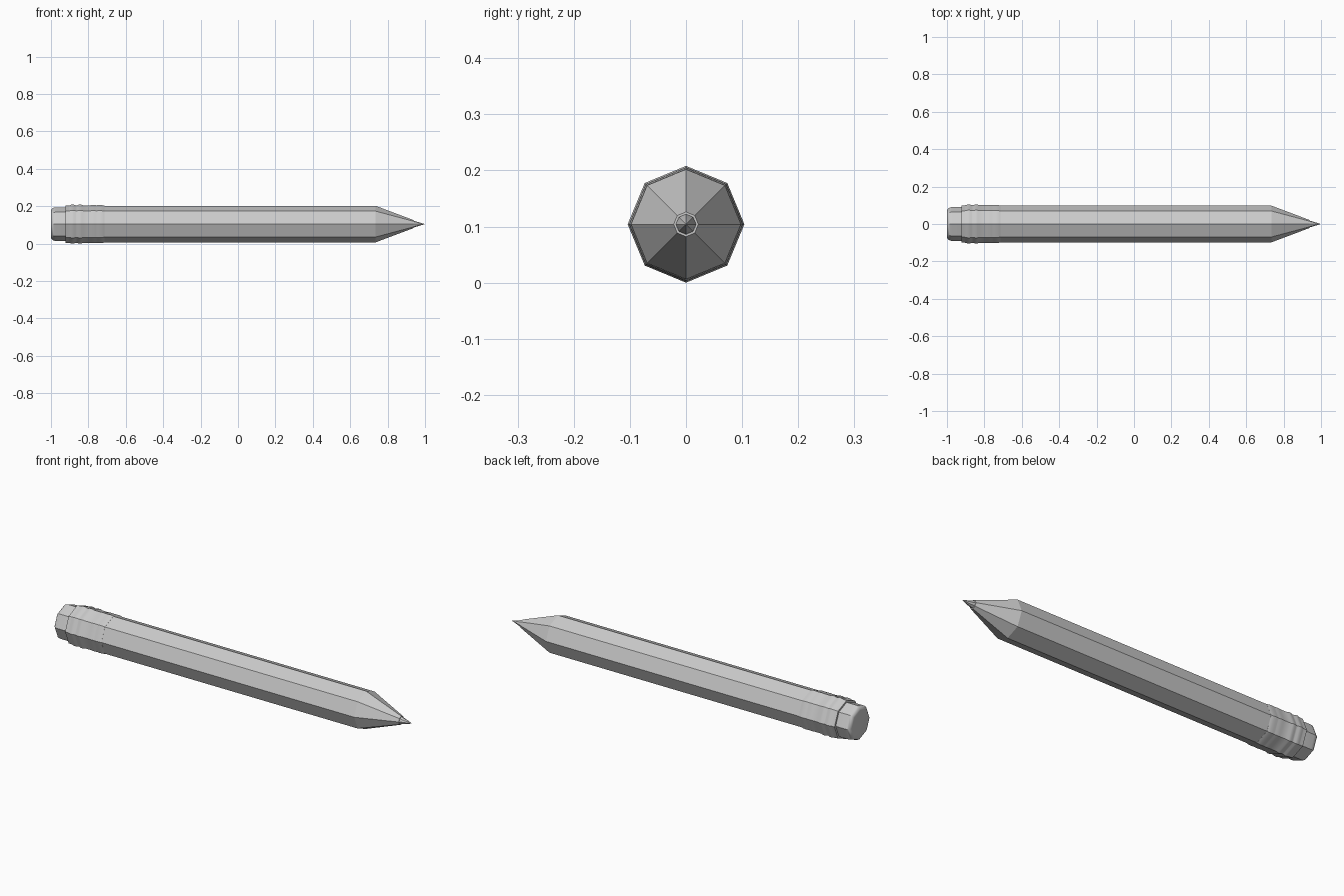
import bpy, bmesh
from math import pi, sin, cos, radians

if "Cube" in bpy.data.objects:
    bpy.data.objects.remove(bpy.data.objects["Cube"])

SIDES = 8
AXIS_Z = 0.104


def lathe_x(name, profile, color=None):
    """Octagonal solid along x from (x, radius) points; radius 0 makes a tip."""
    bm = bmesh.new()
    rings = []
    for x, r in profile:
        if r == 0:
            rings.append([bm.verts.new((x, 0, AXIS_Z))])
        else:
            rings.append([bm.verts.new((x, r * cos(2 * pi * i / SIDES),
                                        AXIS_Z + r * sin(2 * pi * i / SIDES)))
                          for i in range(SIDES)])
    for a, b in zip(rings, rings[1:]):
        for i in range(SIDES):
            j = (i + 1) % SIDES
            if len(b) == 1:
                bm.faces.new((a[i], a[j], b[0]))
            else:
                bm.faces.new((a[i], a[j], b[j], b[i]))
    for ring in (rings[0], rings[-1]):
        if len(ring) > 1:
            bm.faces.new(ring)
    bmesh.ops.recalc_face_normals(bm, faces=bm.faces)
    mesh = bpy.data.meshes.new(name)
    bm.to_mesh(mesh)
    bm.free()
    obj = bpy.data.objects.new(name, mesh)
    bpy.context.collection.objects.link(obj)
    bpy.ops.object.select_all(action='DESELECT')
    obj.select_set(True)
    bpy.context.view_layer.objects.active = obj
    bpy.ops.object.shade_smooth_by_angle(angle=radians(30))
    return obj


# eraser with a rounded outer end
eraser = [(-1.0, 0.070)]
for k in range(1, 5):
    t = k / 4 * pi / 2
    eraser.append((-1.0 + 0.025 * (1 - cos(t)), 0.070 + 0.020 * sin(t)))
lathe_x("eraser", eraser + [(-0.915, 0.090)])

# metal sleeve with two groups of low ridges
sleeve = [(-0.922, 0.100), (-0.905, 0.100)]
for start, height in ((-0.900, 0.104), (-0.860, 0.104), (-0.790, 0.1015), (-0.755, 0.1015)):
    sleeve += [(start, 0.1005), (start + 0.009, height),
               (start + 0.023, height), (start + 0.032, 0.1005)]
lathe_x("metal_sleeve", sleeve + [(-0.715, 0.0985)])

# painted shaft
lathe_x("shaft", [(-0.73, 0.098), (0.735, 0.098)])

# sharpened wood
lathe_x("wood_cone", [(0.735, 0.098), (0.937, 0.022)])

# graphite point
lathe_x("lead_tip", [(0.930, 0.018), (0.940, 0.018), (1.0, 0)])
